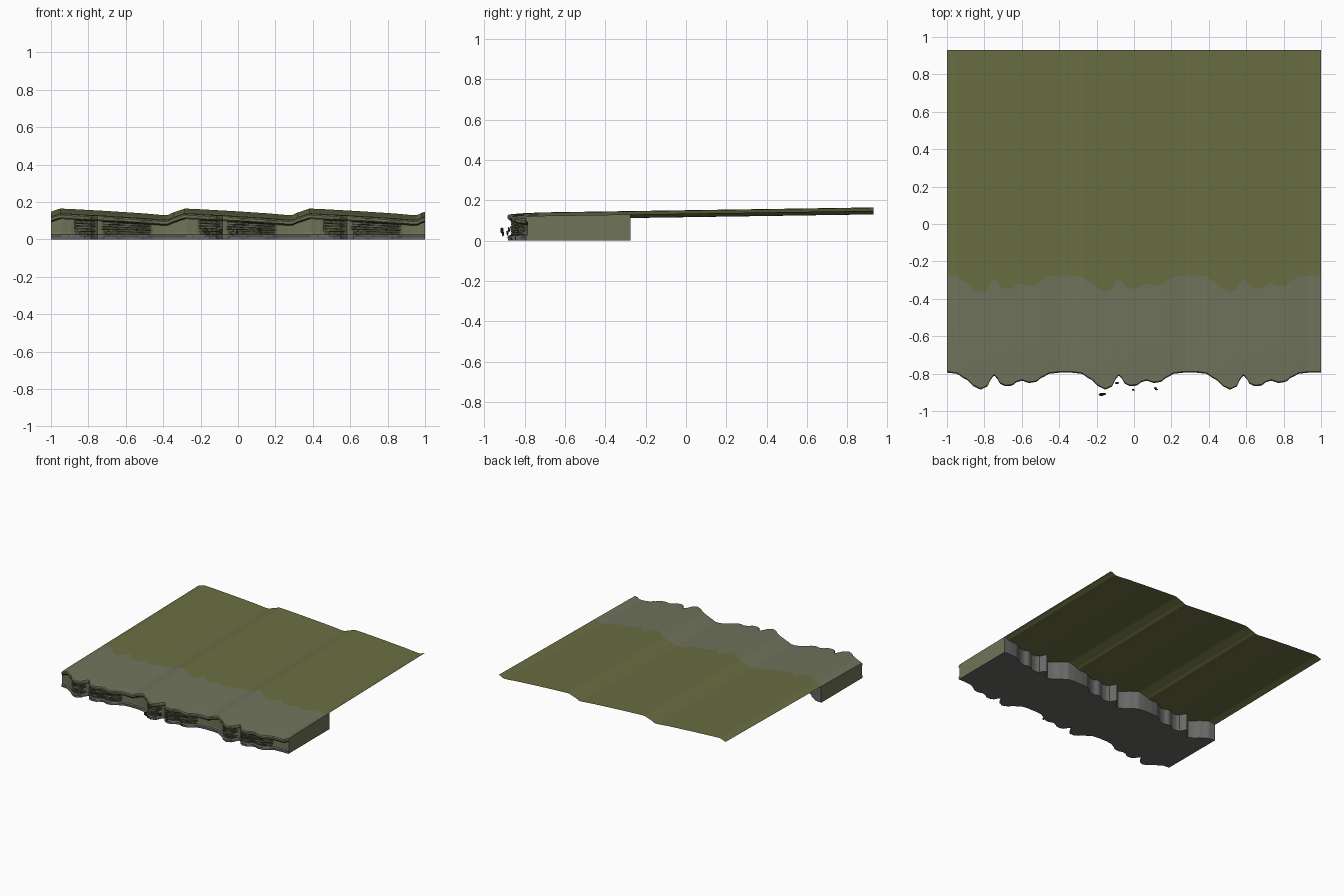
import bpy, bmesh, random
from mathutils import Vector

cube = bpy.data.objects.get("Cube")
if cube:
    bpy.data.objects.remove(cube)
random.seed(4)

PERIOD, TILES, COLS = 2 / 3, 3, 96
DEPTH, BACK = 0.52, 0.93

# Front outline (distance along one tile, y) and ground height (distance, z)
OUTLINE = [(0, -.795), (.05, -.80), (.1, -.83), (.15, -.872), (.18, -.885), (.215, -.87),
           (.235, -.83), (.252, -.81), (.267, -.825), (.285, -.855), (.31, -.866),
           (.345, -.865), (.375, -.845), (.4, -.838), (.44, -.85), (.475, -.845),
           (.51, -.82), (.55, -.80), (.6, -.795), (PERIOD, -.795)]
GROUND = [(0, .148), (.025, .157), (.05, .165), (.12, .162), (.3, .152), (.5, .139),
          (.6, .130), (.627, .131), (.65, .143), (PERIOD, .148)]


def sample(points, u, smooth):
    for (a, p), (b, q) in zip(points, points[1:]):
        if u <= b:
            t = (u - a) / (b - a)
            if smooth:
                t = (t + t * t * (3 - 2 * t)) / 2
            return p + (q - p) * t
    return points[-1][1]


def material(name, color):
    m = bpy.data.materials.new(name)
    m.use_nodes = True
    m.diffuse_color = (*color, 1)
    bsdf = next(n for n in m.node_tree.nodes if n.type == 'BSDF_PRINCIPLED')
    bsdf.inputs["Base Color"].default_value = (*color, 1)
    bsdf.inputs["Roughness"].default_value = 0.9
    return m


grass = material("olive grass", (.145, .156, .054))
turf = material("grey green turf", (.162, .174, .107))
rock = material("mossy rock", (.165, .178, .098))
crack = material("dark crevice", (.035, .038, .02))
stone = material("grey stone", (.140, .138, .135))


def finish(bm, name, mats, angle=0.6):
    mesh = bpy.data.meshes.new(name)
    bm.to_mesh(mesh)
    bm.free()
    obj = bpy.data.objects.new(name, mesh)
    bpy.context.collection.objects.link(obj)
    for m in mats:
        mesh.materials.append(m)
    bpy.ops.object.select_all(action='DESELECT')
    obj.select_set(True)
    bpy.context.view_layer.objects.active = obj
    bpy.ops.object.shade_smooth_by_angle(angle=angle)
    return obj


# Columns shared by the cliff and the grass
columns = []
for i in range(TILES * COLS + 1):
    u = (i % COLS) / COLS * PERIOD
    columns.append((-1 + i * PERIOD / COLS, u, sample(OUTLINE, u, True), sample(GROUND, u, False)))


def height(ground, y):
    return ground + .015 * (y - BACK)


# Broken rock courses, repeated in every tile
COURSES = 5
relief = {}
for c in range(COURSES):
    shift = random.randrange(4)
    for j in range(COLS):
        key = (c, (j + shift) // 4)
        if key not in relief:
            relief[key] = (random.uniform(0, .012), random.random() < .45)
        relief[c, "at", j] = relief[key]


def section(x, u, front, ground, j):
    """Closed cross-section of the cliff: points and a material index per edge."""
    top = height(ground, front)
    rough = 1 if .13 < u < .235 or .275 < u < .53 else 0
    pts, mats = [(front + .002, 0), (front, .018), (front + .004, .024)], [4, 4, 3]
    low, high = .03, top - .03
    step = (high - low) / COURSES
    for c in range(COURSES):
        jut, open_gap = relief[c, "at", j]
        y = front + .008 + jut * rough
        z = low + c * step
        pts += [(y, z), (y - .003 * rough, z + step * .72)]
        mats += [2, 2]
        if open_gap and rough:
            pts.append((y + .008, z + step * .85))
            mats[-1] = 3
        else:
            pts.append((y, z + step * .85))
        mats.append(2)
    # overhanging lip, turf top and back wall
    pts += [(front + .008, high), (front + .001, high + .008), (front, top - .009),
            (front + .006, top - .002)]
    mats += [3, 2, 2, 1]
    for k in range(1, 6):
        y = front + DEPTH * k / 5
        pts.append((y, height(ground, y)))
        mats.append(1)
    mats[-1] = 4
    pts.append((front + DEPTH, 0))
    mats.append(4)
    return [(x, y, z) for y, z in pts], mats


bm = bmesh.new()
rings, codes = [], []
for i, (x, u, front, ground) in enumerate(columns):
    pts, mats = section(x, u, front, ground, i % COLS)
    rings.append([bm.verts.new(p) for p in pts])
    codes.append(mats)
for ring_a, ring_b, mats in zip(rings, rings[1:], codes):
    n = len(ring_a)
    for k in range(n):
        f = bm.faces.new((ring_a[k], ring_b[k], ring_b[(k + 1) % n], ring_a[(k + 1) % n]))
        f.material_index = mats[k]
for ring in (rings[0], rings[-1]):
    bm.faces.new(ring).material_index = 2
bmesh.ops.recalc_face_normals(bm, faces=bm.faces)
finish(bm, "cliff_edge", [grass, turf, rock, crack, stone])

# Grass sheet running back from the cliff's rear outline
bm = bmesh.new()
strips = []
for x, u, front, ground in columns:
    start = front + DEPTH
    ys = [start + (BACK - start) * k / 4 for k in range(5)]
    strips.append([bm.verts.new((x, y, height(ground, y))) for y in ys])
for a, b in zip(strips, strips[1:]):
    for k in range(4):
        bm.faces.new((a[k], b[k], b[k + 1], a[k + 1]))
finish(bm, "grass_field", [grass])

# Loose rock chips in front of the middle tile
CHIPS = [(-.175, -.912, .05, .016), (-.16, -.908, .034, .012), (-.09, -.85, .045, .012),
         (-.005, -.887, .04, .009), (.115, -.878, .055, .011), (.12, -.885, .035, .009)]
for x, y, z, size in CHIPS:
    bm = bmesh.new()
    bmesh.ops.create_icosphere(bm, subdivisions=1, radius=size)
    for v in bm.verts:
        v.co = Vector((v.co.x, v.co.y * .6, v.co.z * 1.3)) * random.uniform(.7, 1.1) + Vector((x, y, z))
    finish(bm, "rock_chip", [crack], 0.3)
